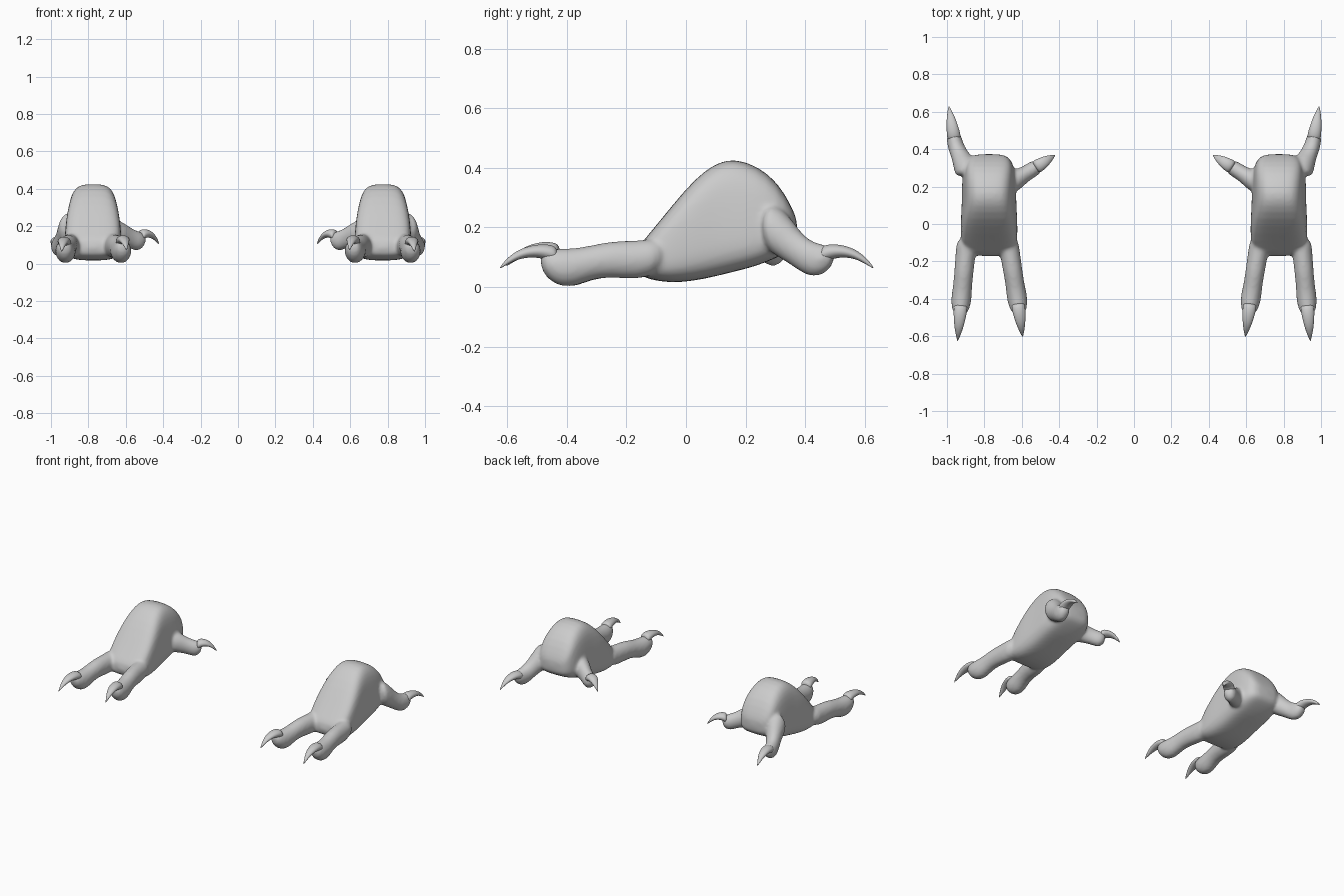
import bpy, bmesh, math
from mathutils import Vector

if "Cube" in bpy.data.objects:
    bpy.data.objects.remove(bpy.data.objects["Cube"])


def loft(bm, rings):
    """Skin a list of equal-length point rings and cap both ends."""
    vs = [[bm.verts.new(p) for p in r] for r in rings]
    n = len(vs[0])
    for a, b in zip(vs, vs[1:]):
        for i in range(n):
            j = (i + 1) % n
            bm.faces.new((a[i], a[j], b[j], b[i]))
    bm.faces.new(vs[0][::-1])
    bm.faces.new(vs[-1])


def body_ring(y, zb, zt, wb, wt, cx=0.775, n=24, power=0.55):
    """Rounded rectangle that tapers from base width to top width."""
    pts = []
    for i in range(n):
        t = 2 * math.pi * i / n
        c, s = math.cos(t), math.sin(t)
        u = math.copysign(abs(c) ** power, c)
        v = math.copysign(abs(s) ** power, s)
        w = wb + (wt - wb) * (v + 1) / 2
        pts.append((cx + u * w, y, (zb + zt) / 2 + v * (zt - zb) / 2))
    return pts


def toe_rings(base, ball, tip, profile, dz=0.0, stretch=1.0, n=16):
    """Ellipses (distance from ball, height, half width, half height) on a bent path."""
    base, ball, tip = Vector(base), Vector(ball), Vector(tip)
    back, fwd = (ball - base).normalized(), (tip - ball).normalized()
    rings = []
    for d, z, rw, rz in profile:
        way = back if d < 0 else fwd
        c = ball + way * (d if d < 0 else d * stretch)
        side = Vector((-way.y, way.x))
        ring = []
        for i in range(n):
            t = 2 * math.pi * i / n
            p = c + side * (rw * math.cos(t))
            ring.append((p.x, p.y, z + dz + rz * math.sin(t)))
        rings.append(ring)
    return rings


def make(name, bm, remesh=False):
    bmesh.ops.recalc_face_normals(bm, faces=bm.faces)
    for f in bm.faces:
        f.smooth = True
    me = bpy.data.meshes.new(name)
    bm.to_mesh(me)
    bm.free()
    ob = bpy.data.objects.new(name, me)
    bpy.context.collection.objects.link(ob)
    sub = ob.modifiers.new("round", 'SUBSURF')
    sub.levels = sub.render_levels = 1 if remesh else 2
    if remesh:
        r = ob.modifiers.new("merge", 'REMESH')
        r.mode = 'VOXEL'
        r.voxel_size = 0.009
        r.use_smooth_shade = True
        s = ob.modifiers.new("soften", 'SMOOTH')
        s.factor, s.iterations = 0.5, 10
    m = ob.modifiers.new("mirror", 'MIRROR')
    m.use_mirror_merge = False
    return ob


# Side profile of the foot body: y, bottom, top, half width low, half width high
BODY = [(-0.175, .05, .12, .10, .09), (-0.13, .025, .17, .155, .14),
        (-0.05, .012, .27, .16, .145), (0.03, .02, .365, .162, .135),
        (0.10, .035, .418, .162, .12), (0.16, .05, .433, .162, .115),
        (0.24, .07, .408, .16, .118), (0.31, .10, .35, .145, .118),
        (0.355, .125, .27, .115, .105), (0.375, .15, .22, .07, .07)]

FRONT = [(-0.33, .11, .06, .06), (-0.24, .088, .054, .068), (-0.15, .095, .053, .062),
         (-0.08, .082, .051, .058), (-0.03, .066, .055, .066), (0.02, .064, .055, .066),
         (0.06, .075, .046, .054), (0.09, .09, .03, .03)]
REAR = [(-0.17, .21, .08, .09), (-0.10, .175, .058, .085), (-0.05, .125, .047, .068),
        (0, .09, .045, .062), (0.045, .092, .041, .052), (0.08, .105, .026, .028)]
SPUR = [(-0.15, .17, .07, .08), (-0.08, .155, .05, .065), (-0.035, .135, .042, .056),
        (0.01, .12, .044, .056), (0.05, .122, .038, .045), (0.08, .13, .025, .025)]
CLAW = [(0.03, .105, .036, .03), (0.06, .116, .037, .028), (0.10, .122, .033, .022),
        (0.15, .115, .025, .017), (0.19, .094, .014, .013), (0.215, .074, .006, .007),
        (0.226, .063, .001, .001)]

# name, base, ball, tip, flesh profile, claw lift, claw stretch
TOES = [("front_inner", (.675, -.08), (.625, -.395), (.595, -.605), FRONT, .008, .93),
        ("front_outer", (.893, -.08), (.923, -.40), (.943, -.625), FRONT, 0, 1),
        ("rear_outer", (.89, .28), (.955, .42), (.99, .63), REAR, 0, .94),
        ("rear_inner", (.66, .22), (.545, .29), (.42, .37), SPUR, .04, .65)]

# Fleshy feet: body and toes fused into one skin
flesh = bmesh.new()
loft(flesh, [body_ring(*s) for s in BODY])
for name, base, ball, tip, prof, lift, k in TOES:
    loft(flesh, toe_rings(base, ball, tip, prof, 0, k if prof is SPUR else 1))
make("feet", flesh, remesh=True)

# Curved claws
for name, base, ball, tip, prof, lift, k in TOES:
    bm = bmesh.new()
    loft(bm, toe_rings(base, ball, tip, CLAW, lift, k))
    make(name + "_claws", bm)
